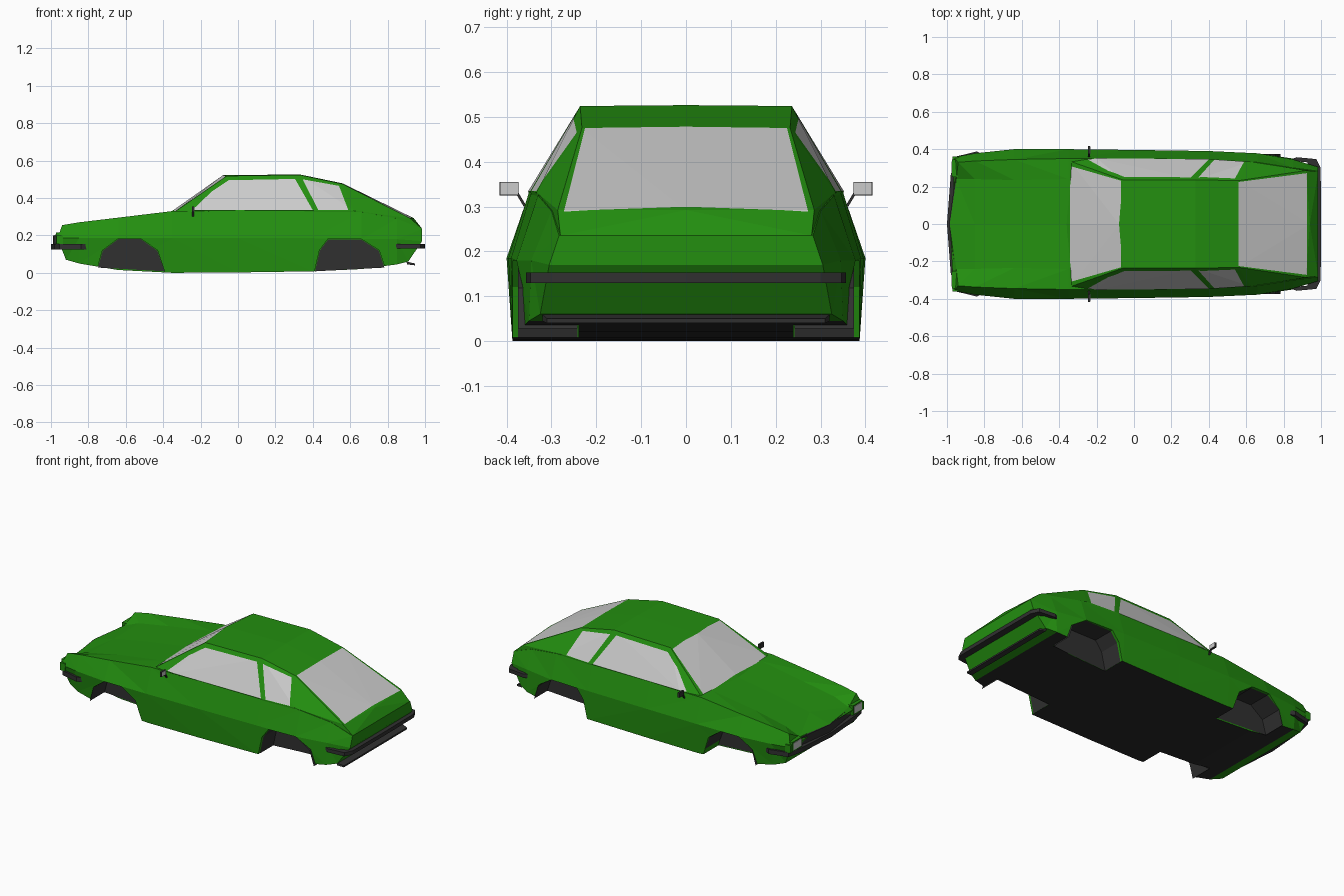
import bpy, bmesh
from mathutils import Vector

if "Cube" in bpy.data.objects:
    bpy.data.objects.remove(bpy.data.objects["Cube"])


def paint(name, rgb):
    m = bpy.data.materials.new(name)
    m.diffuse_color = (*rgb, 1)
    m.use_nodes = True
    m.node_tree.nodes["Principled BSDF"].inputs["Base Color"].default_value = m.diffuse_color
    return m


GREEN = paint("green_paint", (0.017, 0.275, 0.005))
BLACK = paint("black_trim", (0.03, 0.03, 0.03))
DARK = paint("underside_black", (0.022, 0.022, 0.022))


def finish(name, bm, mat=None):
    bmesh.ops.recalc_face_normals(bm, faces=bm.faces)
    me = bpy.data.meshes.new(name)
    bm.to_mesh(me)
    bm.free()
    ob = bpy.data.objects.new(name, me)
    bpy.context.collection.objects.link(ob)
    if mat:
        me.materials.append(mat)
    return ob


def hull(name, pts, mat=None):
    """Convex solid from half points, mirrored across y."""
    bm = bmesh.new()
    for x, y, z in pts:
        for s in ((1, -1) if y else (1,)):
            bm.verts.new((x, s * y, z))
    res = bmesh.ops.convex_hull(bm, input=bm.verts)
    junk = {v for v in res["geom_interior"] + res["geom_unused"] if isinstance(v, bmesh.types.BMVert)}
    bmesh.ops.delete(bm, geom=list(junk), context="VERTS")
    bmesh.ops.dissolve_limit(bm, angle_limit=0.02, verts=bm.verts, edges=bm.edges)
    bmesh.ops.recalc_face_normals(bm, faces=bm.faces)
    if mat is None:
        return bm
    return finish(name, bm, mat)


def box(name, x, y, z, mat=None):
    bm = bmesh.new()
    bmesh.ops.create_cube(bm, size=1)
    for v in bm.verts:
        v.co = [(a + b) / 2 + c * (b - a) for (a, b), c in zip((x, y, z), v.co)]
    return finish(name, bm, mat)


def prism(name, poly, y0, y1, open_shell=False, mat=None):
    """Profile in x/z extruded along y; open shells lose the bottom and outer face."""
    bm = bmesh.new()
    a = [bm.verts.new((x, y0, z)) for x, z in poly]
    b = [bm.verts.new((x, y1, z)) for x, z in poly]
    n = len(poly)
    for i in range(n - 1 if open_shell else n):
        bm.faces.new((a[i], a[(i + 1) % n], b[(i + 1) % n], b[i]))
    bm.faces.new(a)
    if not open_shell:
        bm.faces.new(b)
    return finish(name, bm, mat)


def band(name, path, z0, z1, depth, mat):
    """Bar following a plan-view half path, mirrored across y."""
    path = [(x, -y) for x, y in reversed(path) if y] + list(path)
    bm = bmesh.new()
    rings = []
    for x, y in path:
        k = Vector((x, y)) * (1 - depth)
        rings.append([bm.verts.new(c) for c in ((x, y, z0), (x, y, z1), (*k, z1), (*k, z0))])
    for r, q in zip(rings, rings[1:]):
        for i in range(4):
            bm.faces.new((r[i], r[(i + 1) % 4], q[(i + 1) % 4], q[i]))
    bm.faces.new(rings[0])
    bm.faces.new(rings[-1])
    return finish(name, bm, mat)


# Lower body: x, sill z/y, crease y/z, shoulder y/z, hood edge y/z, centre z
stations = [
    (-0.96, .07, .335, .357, .185, .33, .255, .24, .205, .20),
    (-0.85, .05, .36, .378, .185, .337, .27, .24, .245, .24),
    (-0.64, .015, .385, .40, .185, .345, .295, .235, .285, .28),
    (-0.35, .0, .387, .40, .185, .35, .33, .24, .33, .325),
    (0.0, .002, .387, .396, .185, .35, .332, .24, .33, .33),
    (0.40, .008, .387, .39, .185, .345, .332, .24, .33, .33),
    (0.66, .02, .375, .378, .18, .33, .325, .24, .33, .33),
    (0.85, .045, .35, .345, .18, .30, .29, .22, .29, .29),
    (0.985, .06, .325, .305, .17, .283, .235, .2, .235, .235)]
shear = {-0.96: (.04, .04, -.005, .02, .01, -.025), 0.985: (-.075, -.075, 0, 0, 0, 0)}
bm = bmesh.new()
rings = []
for x, sz, sy, cy, cz, by, bz, hy, hz, mz in stations:
    half = [(0, sz), (sy, sz), (cy, cz), (by, bz), (hy, hz), (0, mz)]
    dx = shear.get(x, (0,) * 6)
    right = [bm.verts.new((x + d, y, z)) for d, (y, z) in zip(dx, half)]
    left = [bm.verts.new((x + d, -y, z)) for d, (y, z) in list(zip(dx, half))[4:0:-1]]
    rings.append(right + left)
for r, q in zip(rings, rings[1:]):
    for i in range(10):
        bm.faces.new((r[i], r[(i + 1) % 10], q[(i + 1) % 10], q[i]))
for r in (rings[0], rings[-1]):
    for f in ((0, 1, 2, 8, 9), (2, 4, 5, 6, 8), (2, 3, 4), (8, 7, 6)):
        bm.faces.new([r[i] for i in f])
bmesh.ops.triangulate(bm, faces=[f for f in bm.faces if len(f.verts) == 4])
body = finish("lower_body", bm, GREEN)

# Wheel arches cut from the body, lined with dark wells
arches = {"front": ([(-.75, -.02), (-.75, .03), (-.725, .12), (-.64, .183), (-.52, .183), (-.43, .12),
                     (-.39, 0), (-.39, -.02)], .386),
          "rear": ([(.41, -.02), (.41, .01), (.435, .12), (.48, .18), (.66, .18), (.755, .12),
                    (.785, .03), (.785, -.02)], .374)}
for end, (poly, outer) in arches.items():
    cx = sum(p[0] for p in poly) / len(poly)
    lining = [(cx + (x - cx) * .99, max(z - .002, .008)) for x, z in poly[1:-1]]
    for side, s in (("right", 1), ("left", -1)):
        cutter = prism("arch_cutter", poly, s * .24, s * .6)
        mod = body.modifiers.new("arch", "BOOLEAN")
        mod.operation, mod.solver, mod.object = "DIFFERENCE", "EXACT", cutter
        bpy.context.view_layer.objects.active = body
        bpy.ops.object.modifier_apply(modifier=mod.name)
        bpy.data.objects.remove(cutter)
        prism(f"{end}_{side}_wheel_well", lining, s * .242, s * outer, True, BLACK)
body.data.materials.append(DARK)
for p in body.data.polygons:
    if p.normal.z < -.9 and p.center.z < .07 and -.86 < p.center.x < .86:
        p.material_index = 1

# Cabin: faceted greenhouse on the shoulders
cabin = hull("cabin", [
    (-.36, 0, .325), (-.34, .335, .325), (-.2, .352, .334), (.4, .347, .334), (.62, .333, .332),
    (-.08, 0, .522), (-.06, .236, .518), (.33, .236, .524), (.33, 0, .526), (.56, .232, .475), (.56, 0, .478),
    (.92, .286, .292), (.94, 0, .292), (.985, .28, .235), (.985, 0, .235), (.7, .325, .235), (-.3, .3, .29)],
    None)


def glaze(name, poly, axis, facing):
    """Slice a convex window outline out of matching cabin faces and make it glass."""
    def lift(p):
        return Vector((p[0], 0, p[1])) if axis == "y" else Vector((p[0], p[1], 0))
    pts = [lift(p) for p in poly]
    mid = sum(pts, Vector()) / len(pts)
    ray = Vector((0, 1, 0)) if axis == "y" else Vector((0, 0, 1))
    planes = []
    for a, b in zip(pts, pts[1:] + pts[:1]):
        n = (b - a).cross(ray).normalized()
        planes.append((a, n if n.dot(mid - a) < 0 else -n))
    for co, no in planes:
        fs = [f for f in cabin.faces if facing(f.normal)]
        geom = set(fs) | {e for f in fs for e in f.edges} | {v for f in fs for v in f.verts}
        bmesh.ops.bisect_plane(cabin, geom=list(geom), plane_co=co, plane_no=no)
        cabin.normal_update()
    pane = [f for f in cabin.faces if facing(f.normal)
            and all(no.dot(f.calc_center_median() - co) < 0 for co, no in planes)]
    out = bmesh.new()
    for f in pane:
        out.faces.new([out.verts.new(v.co) for v in f.verts])
    bmesh.ops.remove_doubles(out, verts=out.verts, dist=1e-5)
    glass = finish(name, out)
    if pane and glass.data.polygons[0].normal.dot(pane[0].normal) < 0:
        glass.data.flip_normals()
    bmesh.ops.delete(cabin, geom=pane, context="FACES")


glaze("windscreen", [(-.342, -.31), (-.342, .31), (-.07, .232), (-.07, -.232)], "z",
      lambda n: n.x < -.3 and n.z > .3 and abs(n.y) < .5)
glaze("rear_window", [(.56, -.225), (.56, .225), (.925, .272), (.925, -.272)], "z",
      lambda n: n.x > .3 and n.z > .3 and abs(n.y) < .5)
for side, s in (("right", 1), ("left", -1)):
    def facing(n, s=s):
        return n.y * s > .5
    glaze(f"{side}_door_window", [(-.245, .335), (-.14, .435), (-.05, .495), (.305, .502), (.40, .335)], "y", facing)
    glaze(f"{side}_quarter_window", [(.43, .335), (.345, .5), (.54, .465), (.59, .335)], "y", facing)
finish("cabin", cabin, GREEN)

# Bumpers, grille and rear valance bar
band("front_bumper", [(-1.0, 0), (-.98, .26), (-.955, .36), (-.84, .388)], .125, .153, .05, BLACK)
band("rear_bumper", [(1.0, 0), (.998, .30), (.975, .347), (.87, .357)], .13, .153, .05, BLACK)
band("grille", [(-.99, 0), (-.955, .25)], .153, .2, .04, BLACK)
hull("rear_valance_bar", [(.9, .32, .06), (.945, .31, .04), (.945, .31, .05), (.905, .32, .045)], BLACK)

# Headlights, corner lamps and door mirrors
for side, s in (("right", 1), ("left", -1)):
    def span(a, b):
        return sorted((s * a, s * b))
    box(f"{side}_headlight_surround", (-.972, -.93), span(.25, .345), (.155, .215), GREEN)
    box(f"{side}_headlight", (-.975, -.96), span(.26, .335), (.163, .207))
    box(f"{side}_corner_lamp", (-.97, -.935), span(.33, .362), (.153, .2), GREEN)
    box(f"{side}_mirror_shell", (-.246, -.234), span(.373, .416), (.325, .355), BLACK)
    box(f"{side}_mirror_glass", (-.2345, -.232), span(.375, .414), (.327, .353))
    arm = box(f"{side}_mirror_arm", (-.245, -.235), span(.355, .362), (.3, .33), BLACK)
    for v in arm.data.vertices:
        if v.co.z > .31:
            v.co.y += s * .018
